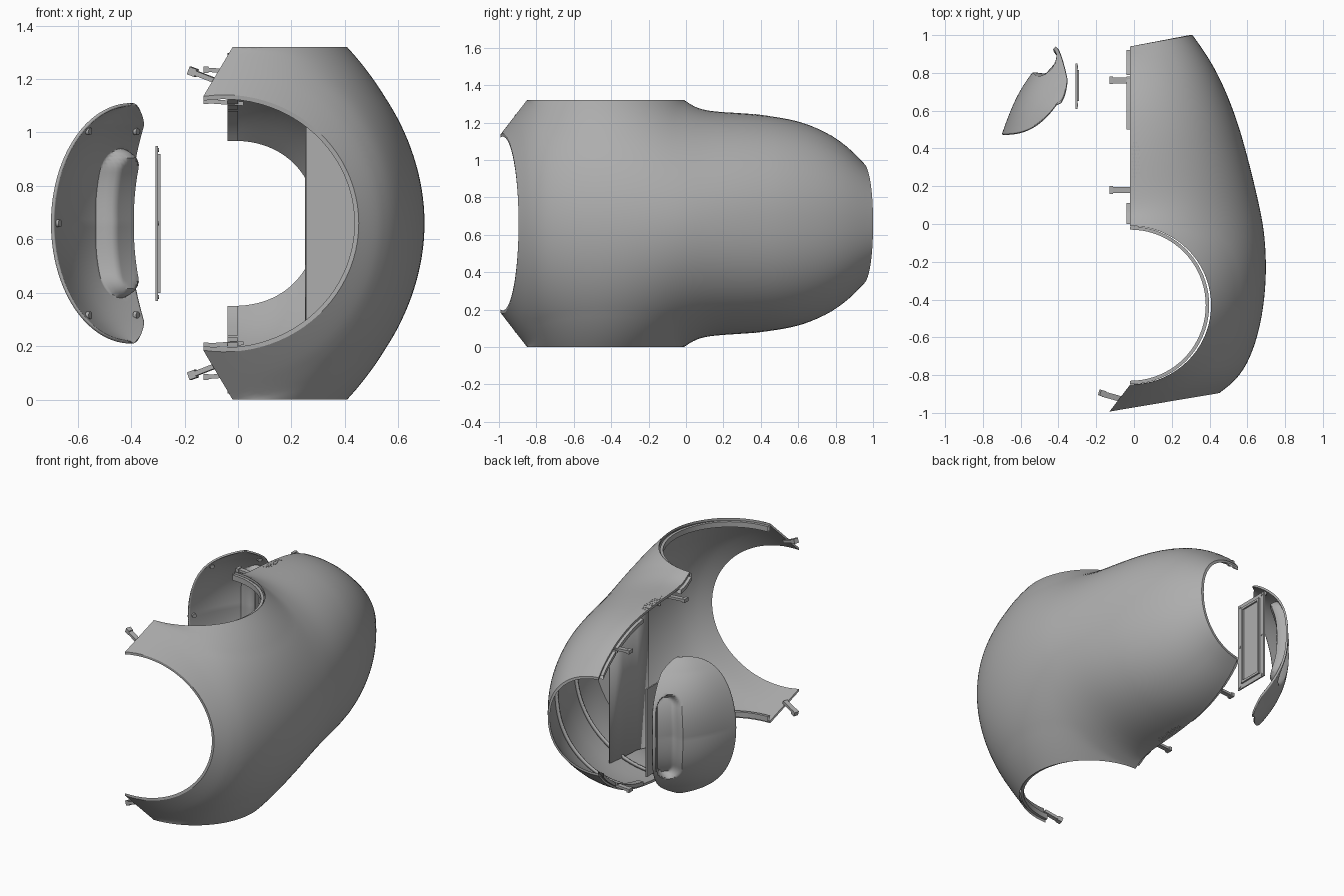
import bpy, bmesh, math
from mathutils import Vector

if "Cube" in bpy.data.objects:
    bpy.data.objects.remove(bpy.data.objects["Cube"])

MID = 0.66
grey = bpy.data.materials.new("neutral_grey")
grey.diffuse_color = (0.42, 0.42, 0.42, 1)
grey.use_nodes = True
grey.node_tree.nodes["Principled BSDF"].inputs["Base Color"].default_value = grey.diffuse_color


def make(name, verts, faces, smooth=True, thick=0):
    me = bpy.data.meshes.new(name)
    me.from_pydata([tuple(v) for v in verts], [], faces)
    me.materials.append(grey)
    ob = bpy.data.objects.new(name, me)
    bpy.context.collection.objects.link(ob)
    if thick:
        m = ob.modifiers.new("wall", "SOLIDIFY")
        m.thickness, m.offset = thick, -1
    if smooth:
        bpy.ops.object.select_all(action='DESELECT')
        bpy.context.view_layer.objects.active = ob
        ob.select_set(True)
        bpy.ops.object.shade_smooth_by_angle(angle=math.radians(35))
    return ob


def grid(name, rows, thick=0, close=False):
    n = len(rows[0])
    m = n if close else n - 1
    faces = [(i*n + j, i*n + (j+1) % n, (i+1)*n + (j+1) % n, (i+1)*n + j)
             for i in range(len(rows)-1) for j in range(m)]
    return make(name, [p for r in rows for p in r], faces, True, thick)


def box(name, lo, hi):
    v = [(x, y, z) for x in (lo[0], hi[0]) for y in (lo[1], hi[1]) for z in (lo[2], hi[2])]
    f = [(0, 1, 3, 2), (4, 6, 7, 5), (0, 4, 5, 1), (2, 3, 7, 6), (0, 2, 6, 4), (1, 5, 7, 3)]
    return make(name, v, f, False)


def bar(name, a, b, w, h):
    # rectangular bar between two points
    a, b = Vector(a), Vector(b)
    d = (b - a).normalized()
    s = d.cross(Vector((0, 0, 1))).normalized()
    u = s.cross(d)
    v = [p + s*w*i/2 + u*h*j/2 for p in (a, b) for i, j in ((-1, -1), (1, -1), (1, 1), (-1, 1))]
    f = [(3, 2, 1, 0), (4, 5, 6, 7)] + [(k, (k+1) % 4, 4+(k+1) % 4, 4+k) for k in range(4)]
    return make(name, v, f, False)


def disc(name, c, axis, r, depth, n):
    bm = bmesh.new()
    q = Vector((0, 0, 1)).rotation_difference(Vector(axis)).to_matrix().to_4x4()
    bmesh.ops.create_cone(bm, cap_ends=True, segments=n, radius1=r, radius2=r, depth=depth, matrix=q)
    bmesh.ops.translate(bm, verts=bm.verts, vec=c)
    vs = [v.co.copy() for v in bm.verts]
    bm.verts.index_update()
    fs = [[v.index for v in f.verts] for f in bm.faces]
    bm.free()
    return make(name, vs, fs)


def curve(tab, x):
    # smooth interpolation through a small table
    n = len(tab)
    sl = []
    for i in range(n):
        a, b = tab[max(i-1, 0)], tab[min(i+1, n-1)]
        sl.append((b[1]-a[1]) / (b[0]-a[0]))
    x = min(max(x, tab[0][0]), tab[-1][0])
    i = next(k for k in range(n-1) if x <= tab[k+1][0])
    h = tab[i+1][0] - tab[i][0]
    t = (x - tab[i][0]) / h
    return ((2*t**3-3*t*t+1)*tab[i][1] + (t**3-2*t*t+t)*h*sl[i]
            + (3*t*t-2*t**3)*tab[i+1][1] + (t**3-t*t)*h*sl[i+1])


SIDE = [(-.895, .452), (-.83, .535), (-.73, .605), (-.6, .657), (-.4, .694), (-.2, .702), (0, .682),
        (.2, .64), (.46, .573), (.67, .5), (.88, .4), (1.0, .31)]
TOP = [(-.01, 1.32), (.02, 1.30), (.06, 1.277), (.15, 1.26), (.4, 1.24), (.6, 1.205), (.75, 1.145),
       (.85, 1.078), (.9, 1.033), (.94, .985)]


def station(top, ys, deg, n=48, inset=0.0, p=1.0):
    # arc from the upper edge point, round the side, to the lower edge point
    xe, yt, zt = top
    X = curve(SIDE, ys) - inset
    zt -= inset
    t1 = math.radians(deg)
    A, B = (X - xe) / (1 - math.cos(t1)), (zt - MID) / math.sin(t1)
    out = []
    for j in range(n + 1):
        t = t1 * (1 - 2*j/n)
        c, s = math.cos(t), math.sin(t)
        if p != 1:
            c, s = max(c, 0)**p, math.copysign(abs(s)**p, s)
        x = X - A + A*c
        out.append((x, yt + (ys-yt)*(x-xe)/(X-xe), MID + B*s))
    return out


def rear(y, **k):
    p = 1 - .08*min(1, max(0, y)/.3)
    return station((-.02, y, curve(TOP, y)), (y + .01)/.95, 90, p=p, **k)


def front(f, **k):
    return station((-.13 + .11*f, -.993 + .143*f, 1.135 + .185*f), -.895 + .115*f, 99 - 9*f, **k)


def middle(p, **k):
    xe, yt = -.02 + .428*math.sin(p), -.43 + .42*math.cos(p)
    return station((xe, yt, 1.32), -.78 + (yt + .85)*.78/.84, 90 - 43*math.sin(p), **k)


def shell_rows(inset):
    # front collar, side below the round openings, tapered rear, then fairing
    r = [front(i/8, inset=inset) for i in range(8)]
    r += [middle(math.pi*(1 - i/36), inset=inset) for i in range(37)]
    r += [rear(-.01 + .95*(i/30)**1.3, inset=inset) for i in range(1, 31)]
    r = [[Vector(p) for p in row] for row in r]
    n = len(r[0])
    for _ in range(30):
        new = [row[:] for row in r]
        for i in range(1, len(r) - 1):
            for j in range(1, n - 1):
                w = min(1, min(j, n - 1 - j)/8)
                if i < 6 or i > 60:
                    w *= .3
                new[i][j] = r[i][j].lerp((r[i-1][j] + r[i+1][j])/2, .5*w)
        r = new
    return r


# main shell: outer and inner skins joined round the front and rear openings
outer, inner = shell_rows(0), shell_rows(.016)
grid("main_shell", outer + inner[::-1] + outer[:1])
for j, nm in ((0, "upper"), (-1, "lower")):
    grid(nm + "_shell_edge", [[r[j] for r in outer], [r[j] for r in inner]])

# inner ribs
for i, r in enumerate((rear(.3, inset=.018), rear(.65, inset=.018))):
    r2 = [(x - .02*min(1, max(0, x+.02)*3), y, MID + (z-MID)*.965) for x, y, z in r]
    grid("inner_rib_%d" % i, [r, r2], 0.012)

# collars round the upper and lower openings
for nm, z0, z1 in (("upper_collar", 1.27, 1.305), ("lower_collar", .015, .05)):
    rws = []
    for i in range(41):
        p = math.pi*i/40
        rws.append([(-.02 + r*math.sin(p), -.43 + r*math.cos(p), z)
                    for r, z in ((.40, z0), (.40, z1), (.418, z1), (.418, z0))])
    grid(nm, rws, 0, True)

# compartment: front wall trimmed to the shell, and a side wall
arc = [p for p in rear(.03, inset=.015) if p[0] > .255]
zc = arc[0][2]
make("compartment_front", [(.255, .03, zc)] + [(x, .03, z) for x, y, z in arc]
     + [(.255, .03, 2*MID - zc)], [tuple(range(len(arc) + 2))], False, 0.01)
side = []
for y in (.03, .15, .3, .44):
    z = max(p[2] for p in rear(y, inset=.015) if p[0] > .25)
    side.append([(.255, y, z), (.255, y, 2*MID - z)])
grid("compartment_side", side, 0.004)

# parting lips and locating tabs, above and below
for s, nm in ((1, "upper"), (-1, "lower")):
    def fl(z):
        return MID + s*(z - MID)
    for k, (a, b) in enumerate(((.0, .11), (.5, .78), (.79, .92))):
        rws = []
        for i in range(9):
            y = a + (b-a)*i/8
            z = curve(TOP, y) - .016
            rws.append([(x, y, fl(zz)) for x, zz in ((-.04, z), (.0, z), (.0, z-.025), (-.04, z-.025))])
        grid("%s_lip_%d" % (nm, k), rws, 0, True)
    for k, y in enumerate((.18, .76)):
        z = curve(TOP, y) - .022
        bar("%s_tab_%d" % (nm, k), (.02, y, fl(z - .01)), (-.12, y, fl(z)), .03, .016)
        bar("%s_tab_hook_%d" % (nm, k), (-.11, y, fl(z)), (-.13, y, fl(z)), .04, .024)
    bar(nm + "_front_tab", (-.075, -.925, fl(1.19)), (-.165, -.90, fl(1.225)), .03, .018)
    bar(nm + "_front_tab_hook", (-.155, -.90, fl(1.222)), (-.182, -.892, fl(1.232)), .032, .03)
    # vent dots
    for i in range(10):
        for j in range(3):
            y, x = .25 + .02*i, -.008 + .015*j + (.006 if i % 2 else 0)
            if j == 2 and i in (0, 9):
                continue
            c = (x, y, fl(curve(TOP, y) - .001))
            disc("%s_vent_dot_%d_%d" % (nm, i, j), c, (0, 0, 1), .005, .004, 6)

# detached rear cover with a recessed grip slot
rows = []
NR, NC = 96, 60
for i in range(NR + 1):
    th = math.pi*(.5 - i/NR)*.97
    ct = math.cos(th)
    d = .45*math.sin(th)
    q = abs(d)/.45
    lx = -.40 - .30*ct
    ly = .475 + .25*((lx + .70)/.35)**2.4
    k = min(max(0, (q - .8)/.2), 1)
    rx = -.415 + .06*min(q/.84, 1)**2 - .04*(1 - math.sqrt(1 - k*k))
    ry = .94 - .29*q**3
    row = []
    for j in range(NC + 1):
        c = j/NC
        b = .036*math.sin(math.pi*c)*ct + .03*math.sin(math.pi*c)*q*ct
        # stadium-shaped slot
        e = math.hypot((c - .815)*.53, max(0, abs(d) - .20))
        g = min(max((.08 - e)/.035, 0), 1)
        b -= .06*g*g*(3 - 2*g)
        row.append((lx + (rx - lx)*c - .87*b, ly + (ry - ly)*c + .49*b, MID + d))
    rows.append(row)
grid("rear_cover", rows, 0.012)

# screw bosses inside the cover
for n, (i, j) in enumerate(((48, 4), (20, 7), (76, 7), (20, 54), (76, 54))):
    x, y, z = rows[i][j]
    disc("cover_boss_%d" % n, (x + .016, y - .009, MID + (z-MID)*.985), (.87, -.49, 0), .014, .014, 16)

# detached flat frame with a raised inner border
box("frame_plate", (-.309, .61, .37), (-.300, .85, .95))
for nm, lo, hi in (("rear", (.80, .40), (.815, .92)), ("front", (.65, .40), (.665, .92)),
                   ("top", (.665, .905), (.80, .92)), ("bottom", (.665, .40), (.80, .415))):
    box("frame_border_" + nm, (-.300, lo[0], lo[1]), (-.29, hi[0], hi[1]))
for i, z in enumerate((.385, .66, .935)):
    for y in (.63, .83):
        disc("frame_screw_%d" % i, (-.299, y, z), (1, 0, 0), .008, .006, 10)
